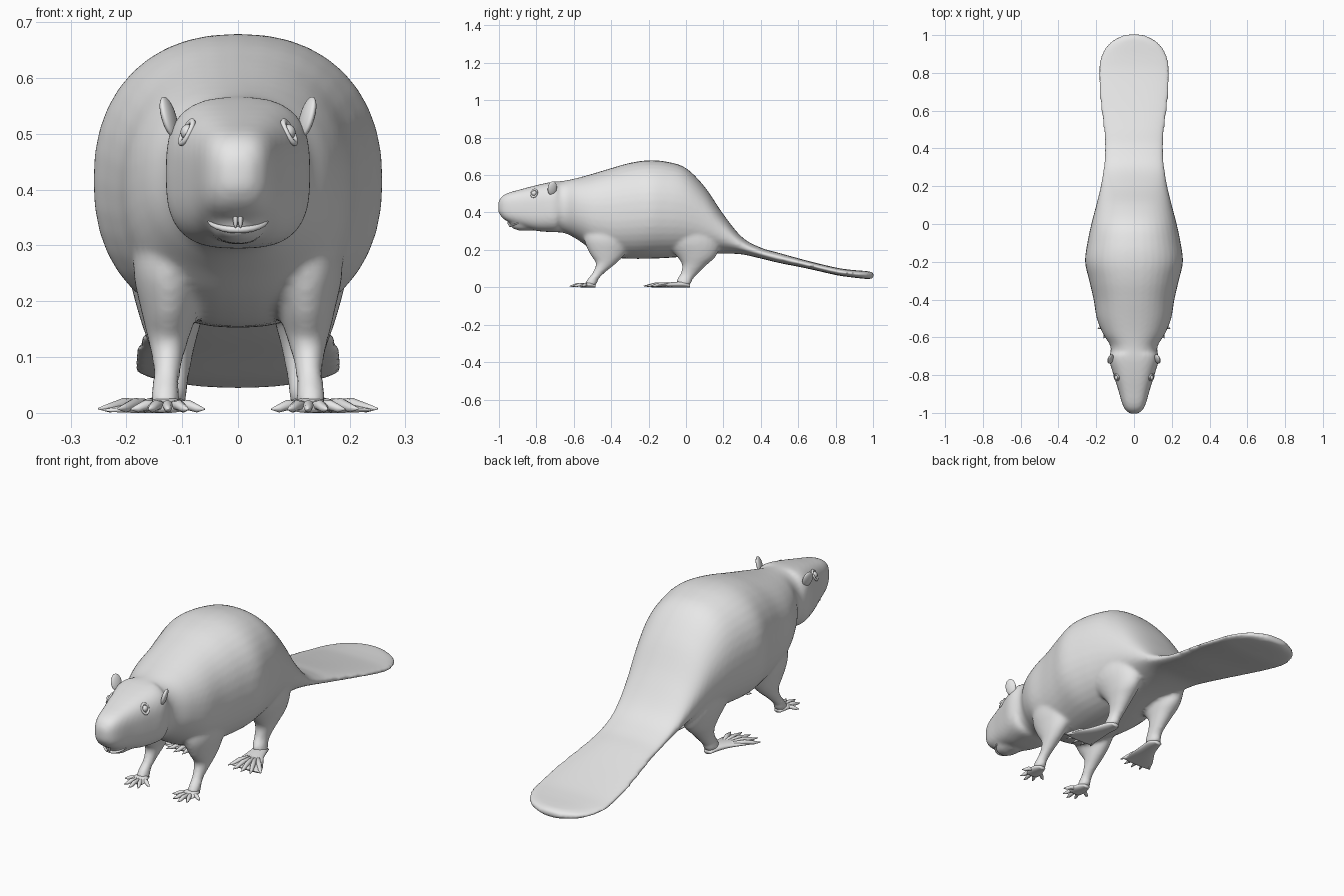
import bpy, bmesh, math
from mathutils import Vector

if "Cube" in bpy.data.objects:
    bpy.data.objects.remove(bpy.data.objects["Cube"], do_unlink=True)

fur = bpy.data.materials.new("plain_grey")
fur.use_nodes = True
GREY = (0.8, 0.8, 0.8, 1)
fur.diffuse_color = GREY
fur.node_tree.nodes["Principled BSDF"].inputs["Base Color"].default_value = GREY
X, Y, Z = Vector((1, 0, 0)), Vector((0, 1, 0)), Vector((0, 0, 1))
SIDES = (("left", 1), ("right", -1))


def spline(rows, steps):
    """Smooth a list of rows with a Catmull-Rom curve."""
    rows = [Vector(r) for r in rows]
    out = []
    for i in range(len(rows) - 1):
        a, b, c, d = (rows[min(max(i + k, 0), len(rows) - 1)] for k in (-1, 0, 1, 2))
        for s in range(steps):
            t = s / steps
            out.append(b + (c - a) * (t / 2) + (a * 2 - b * 5 + c * 4 - d) * (t * t / 2)
                       + (b * 3 - a - c * 3 + d) * (t ** 3 / 2))
    return out + [rows[-1]]


def ring(centre, u, v, power=2, sides=24):
    """Superellipse loop spanned by the half-axes u and v."""
    pts = []
    for k in range(sides):
        a = math.tau * k / sides
        c, s = math.cos(a), math.sin(a)
        pts.append(Vector(centre) + u * math.copysign(abs(c) ** (2 / power), c)
                   + v * math.copysign(abs(s) ** (2 / power), s))
    return pts


def loft(bm, rings):
    """Skin a list of loops and cap both ends."""
    loops = [[bm.verts.new(p) for p in r] for r in rings]
    n = len(loops[0])
    for lo, hi in zip(loops, loops[1:]):
        for k in range(n):
            bm.faces.new((lo[k], lo[(k + 1) % n], hi[(k + 1) % n], hi[k]))
    bm.faces.new(loops[0][::-1])
    bm.faces.new(loops[-1])


def tube(bm, points, radii, sides=8):
    """Tapered round tube along a path."""
    pts = [Vector(p) for p in points]
    rings = []
    for i, p in enumerate(pts):
        along = (pts[min(i + 1, len(pts) - 1)] - pts[max(i - 1, 0)]).normalized()
        side = along.cross(Z).normalized()
        rings.append(ring(p, side * radii[i], side.cross(along) * radii[i], sides=sides))
    loft(bm, rings)


def finish(bm, name):
    bmesh.ops.recalc_face_normals(bm, faces=bm.faces)
    mesh = bpy.data.meshes.new(name)
    bm.to_mesh(mesh)
    bm.free()
    mesh.materials.append(fur)
    mesh.shade_smooth()
    obj = bpy.data.objects.new(name, mesh)
    bpy.context.collection.objects.link(obj)
    return obj


def ball(name, place, scale, turn=(0, 0, 0)):
    bpy.ops.mesh.primitive_uv_sphere_add(segments=20, ring_count=12, radius=1,
                                         location=place, rotation=turn)
    return dress(name, scale)


def dress(name, scale=(1, 1, 1)):
    obj = bpy.context.object
    obj.name = name
    obj.scale = scale
    obj.data.materials.append(fur)
    obj.data.shade_smooth()
    return obj


# Head, trunk and paddle tail: y, top, bottom, half-width
PROFILE = [
    (-1.004, .455, .405, .02), (-.985, .485, .375, .045), (-.95, .505, .35, .063),
    (-.88, .525, .325, .083), (-.8, .546, .302, .108), (-.72, .563, .295, .13),
    (-.65, .57, .29, .124), (-.58, .585, .255, .165), (-.5, .607, .2, .197),
    (-.4, .637, .162, .214), (-.3, .665, .153, .237), (-.2, .679, .153, .259),
    (-.1, .671, .157, .247), (0, .637, .165, .226), (.1, .537, .175, .2),
    (.2, .39, .18, .176), (.3, .268, .176, .161), (.4, .212, .154, .155),
    (.5, .183, .13, .161), (.65, .142, .1, .181), (.8, .106, .066, .189),
    (.88, .094, .054, .178), (.95, .088, .046, .14), (.985, .084, .045, .09),
    (1.004, .075, .05, .04),
]
body = bmesh.new()
rings = []
for y, top, bottom, width in spline(PROFILE, 5):
    power = 2.9 if y < -.68 else 2.25
    rings.append(ring((0, y, (top + bottom) / 2), X * width,
                      Z * ((top - bottom) / 2), power, 40))
loft(body, rings)

# Lower jaw
jaw = [(-.94, .012, .01), (-.925, .036, .024), (-.89, .05, .034), (-.83, .055, .036)]
loft(body, [ring((0, y, .337), X * w, Z * h) for y, w, h in jaw])

# Legs, flared where they meet the trunk: x, y, z, half-width, half-depth
FRONT_LEG = [(.13, -.51, .01, .028, .036), (.13, -.5, .04, .025, .03),
             (.127, -.465, .08, .025, .033), (.125, -.427, .13, .036, .056),
             (.123, -.42, .18, .05, .095), (.12, -.42, .26, .068, .125),
             (.11, -.42, .35, .065, .11)]
HIND_LEG = [(.125, -.01, .01, .03, .036), (.12, -.008, .04, .029, .042),
            (.116, .015, .07, .029, .046), (.118, .045, .12, .041, .066),
            (.12, .055, .17, .056, .108), (.12, .03, .25, .075, .15),
            (.115, 0, .36, .08, .14)]
for side, sign in SIDES:
    for leg in (FRONT_LEG, HIND_LEG):
        loft(body, [ring((sign * x, y, z), X * w, Y * d)
                    for x, y, z, w, d in spline(leg, 4)])

# Fuse the trunk, jaw and legs into one soft skin
skin = finish(body, "body_with_tail_and_legs")
fuse = skin.modifiers.new("fuse", "REMESH")
fuse.mode = "VOXEL"
fuse.voxel_size = .0095
fuse.use_smooth_shade = True
soften = skin.modifiers.new("soften", "SMOOTH")
soften.factor = .5
soften.iterations = 6


def foot(name, sign, sole, root, tips, thick):
    """Flat sole with five clawed toes fanned from a root point."""
    bm = bmesh.new()
    loft(bm, [ring((sign * x, y, h), X * w, Z * h) for x, y, w, h in spline(sole, 4)])
    for x, y in tips:
        a = Vector((sign * root[0], root[1], thick * 1.3))
        b = Vector((sign * x, y, thick * .7))
        knuckle = a.lerp(b, .6) + Z * thick * .5
        pad = a.lerp(b, .82)
        tube(bm, (a, knuckle, pad, b), (thick * .8, thick, thick * .75, thick * .15))
    return finish(bm, name)


# Feet: gripping front paws and webbed hind feet
PAW = [(.13, -.485, .016, .008), (.13, -.51, .028, .014),
       (.127, -.54, .036, .012), (.126, -.565, .03, .007)]
PAW_TIPS = [(.06, -.565), (.09, -.605), (.125, -.622), (.16, -.605), (.192, -.555)]
WEB = [(.125, .022, .018, .008), (.125, -.01, .032, .015), (.138, -.07, .043, .014),
       (.16, -.14, .066, .009), (.171, -.185, .073, .005)]
WEB_TIPS = [(.09, -.2), (.13, -.222), (.172, -.226), (.215, -.218), (.25, -.19)]
for side, sign in SIDES:
    foot(side + "_front_paw", sign, PAW, (.128, -.52), PAW_TIPS, .0095)
    foot(side + "_hind_foot", sign, WEB, (.14, -.06), WEB_TIPS, .011)

# Ears, eyes, eyelids and nostrils
for side, sign in SIDES:
    ball(side + "_ear", (sign * .124, -.715, .53), (.011, .026, .038),
         (0, sign * .28, sign * .35))
    ball(side + "_eye", (sign * .09, -.812, .503), (.013, .015, .014))
    bpy.ops.mesh.primitive_torus_add(major_radius=.018, minor_radius=.005,
                                     major_segments=24, minor_segments=8,
                                     location=(sign * .092, -.812, .503),
                                     rotation=(0, sign * 1.1, -sign * .35))
    dress(side + "_eyelid", (1.2, .9, 1))
    bpy.ops.mesh.primitive_torus_add(major_radius=.009, minor_radius=.003,
                                     major_segments=16, minor_segments=8,
                                     location=(sign * .027, -.987, .43),
                                     rotation=(math.pi / 2, 0, sign * .5))
    dress(side + "_nostril", (1.2, .8, 1))

# Curved lower lip
lip = bmesh.new()
arc = [Vector((.053 * math.sin(a), -.888 - .052 * math.cos(a), .346 - .018 * math.cos(a)))
       for a in (math.pi * (k / 12 - .5) for k in range(13))]
tube(lip, arc, [.002 + .004 * math.sin(math.pi * k / 12) for k in range(13)])
finish(lip, "lower_lip")

# Pair of front teeth
for side, sign in SIDES:
    ball(side + "_front_tooth", (sign * .0045, -.948, .35), (.0045, .006, .019))
